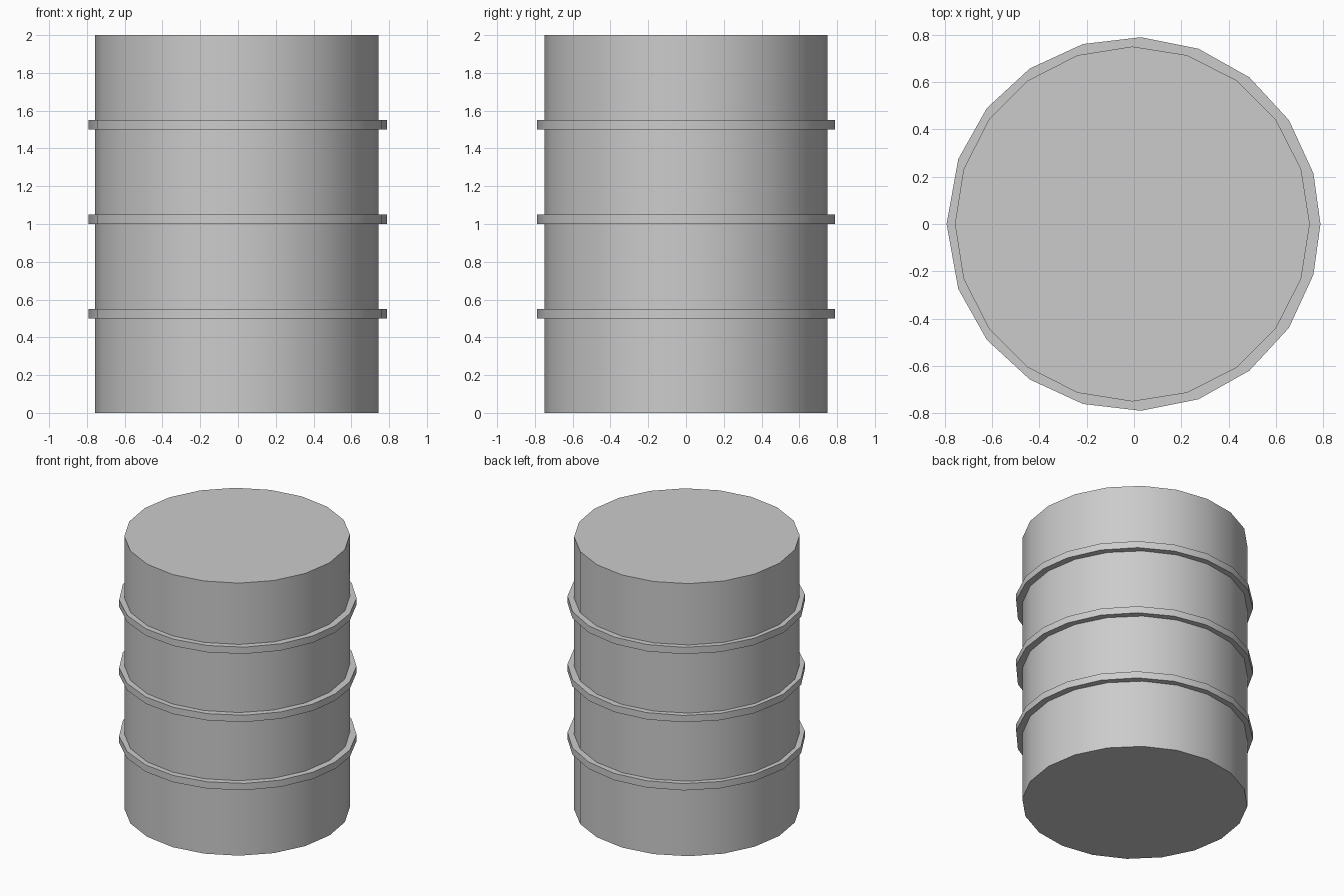
import bpy, bmesh
from math import cos, sin, radians

if "Cube" in bpy.data.objects:
    bpy.data.objects.remove(bpy.data.objects["Cube"])


def make_object(name, bm):
    bmesh.ops.recalc_face_normals(bm, faces=bm.faces)
    mesh = bpy.data.meshes.new(name)
    bm.to_mesh(mesh)
    bm.free()
    ob = bpy.data.objects.new(name, mesh)
    bpy.context.collection.objects.link(ob)
    bpy.ops.object.select_all(action='DESELECT')
    ob.select_set(True)
    bpy.context.view_layer.objects.active = ob
    bpy.ops.object.shade_smooth_by_angle(angle=radians(30))
    return ob


def circle(angles, r, z, cx):
    return [(cx + r * cos(radians(a)), r * sin(radians(a)), z) for a in angles]


# Barrel body: capped 20-sided cylinder, very slightly off centre
body_angles = [i * 18 for i in range(20)]
bm = bmesh.new()
bottom, top = ([bm.verts.new(p) for p in circle(body_angles, 0.75, z, -0.007)]
               for z in (0, 2))
bm.faces.new(bottom)
bm.faces.new(top)
for i in range(20):
    j = (i + 1) % 20
    bm.faces.new((bottom[i], bottom[j], top[j], top[i]))
make_object("barrel_body", bm)

# Hoops: vertices sit slightly rotated, mirrored about the x axis
half = [15.7 + 18 * k for k in range(9)]
hoop_angles = [0] + half + [180] + [360 - a for a in reversed(half)]


def hoop(name, z):
    bm = bmesh.new()
    section = ((0.74, z, -0.007), (0.79, z, -0.002),
               (0.79, z + 0.05, -0.002), (0.74, z + 0.05, -0.007))
    loops = []
    for r, h, cx in section:
        angles = hoop_angles if r > 0.75 else body_angles
        loops.append([bm.verts.new(p) for p in circle(angles, r, h, cx)])
    for k in range(4):
        a, b = loops[k], loops[(k + 1) % 4]
        for i in range(20):
            j = (i + 1) % 20
            bm.faces.new((a[i], a[j], b[j], b[i]))
    make_object(name, bm)


for name, z in (("lower_hoop", 0.5), ("middle_hoop", 1.0), ("upper_hoop", 1.5)):
    hoop(name, z)
